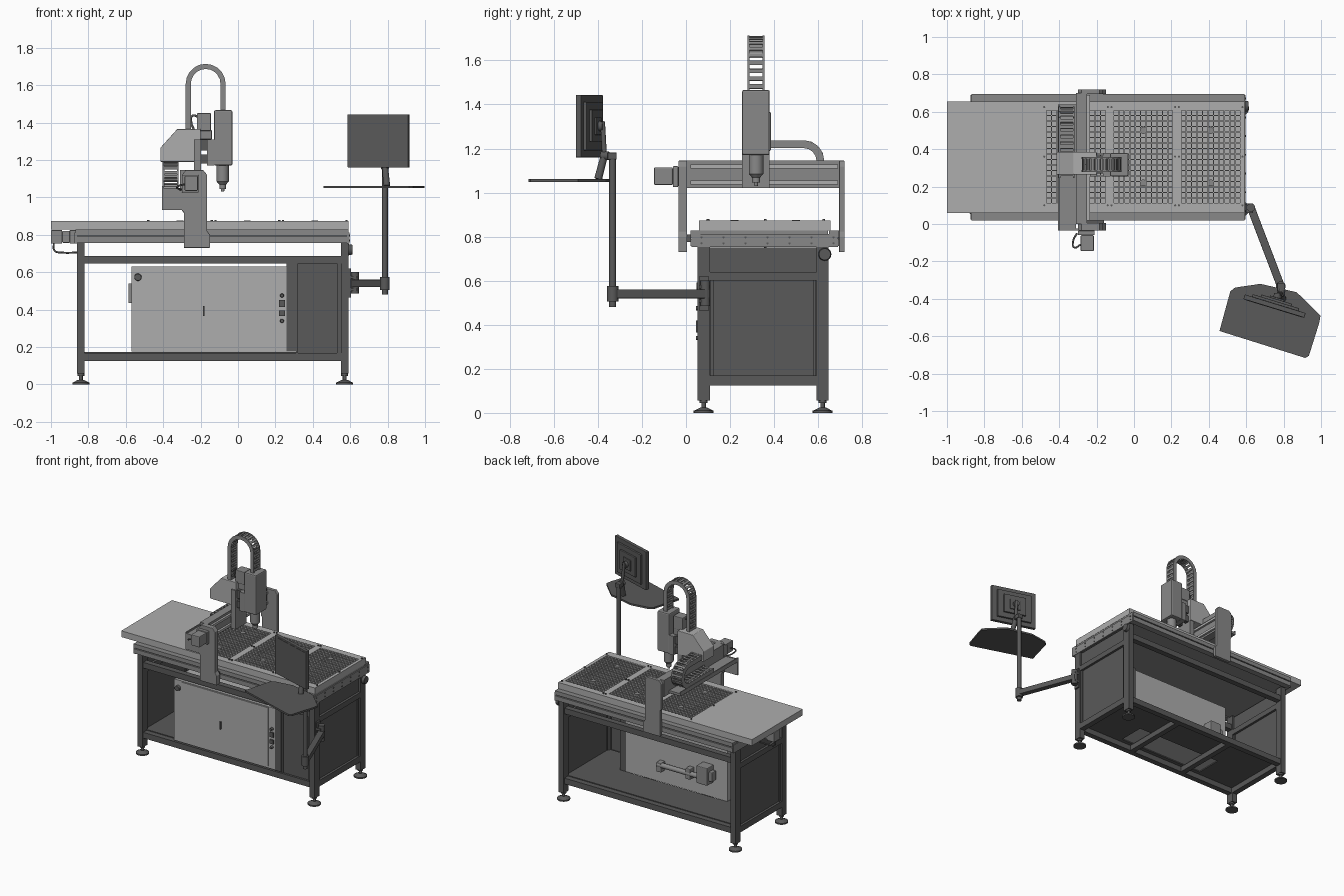
import bpy, bmesh, math
from mathutils import Vector, Matrix

if "Cube" in bpy.data.objects:
    bpy.data.objects.remove(bpy.data.objects["Cube"])

def mat(name, v):
    m = bpy.data.materials.new(name)
    m.diffuse_color = (v, v, v, 1)
    m.use_nodes = True
    m.node_tree.nodes["Principled BSDF"].inputs["Base Color"].default_value = m.diffuse_color
    return m

DARK, MID, LIGHT = mat("dark_grey", .1), mat("mid_grey", .25), mat("light_grey", .42)

def finish(name, bm, m=MID, bevel=0):
    bmesh.ops.recalc_face_normals(bm, faces=bm.faces)
    me = bpy.data.meshes.new(name)
    bm.to_mesh(me)
    bm.free()
    o = bpy.data.objects.new(name, me)
    bpy.context.collection.objects.link(o)
    me.materials.append(m)
    if bevel:
        b = o.modifiers.new("bevel", 'BEVEL')
        b.width, b.segments = bevel, 2
    return o

def cube(bm, size, matrix):
    bmesh.ops.create_cube(bm, size=1, matrix=matrix @ Matrix.Diagonal((*size, 1)))

def boxes(name, m, *bs, bevel=0):
    """Each box is x0, x1, y0, y1, z0, z1."""
    bm = bmesh.new()
    for x0, x1, y0, y1, z0, z1 in bs:
        cube(bm, (x1 - x0, y1 - y0, z1 - z0),
             Matrix.Translation(((x0 + x1) / 2, (y0 + y1) / 2, (z0 + z1) / 2)))
    return finish(name, bm, m, bevel)

def rods(name, m, *rs, n=20):
    """Each rod is start, end, start radius, end radius."""
    bm = bmesh.new()
    for a, b, r0, r1 in rs:
        a, b = Vector(a), Vector(b)
        d = b - a
        bmesh.ops.create_cone(bm, cap_ends=True, segments=n, radius1=r0, radius2=r1, depth=d.length,
                              matrix=Matrix.Translation((a + b) / 2) @ d.to_track_quat('Z', 'Y').to_matrix().to_4x4())
    for f in bm.faces:
        f.smooth = len(f.verts) == 4
    for e in bm.edges:
        e.smooth = all(f.smooth for f in e.link_faces)
    return finish(name, bm, m)

def prism(name, m, pts, axis, lo, hi, bevel=0):
    bm = bmesh.new()
    put = (lambda p: (p[0], lo, p[1])) if axis == 'y' else (lambda p: (p[0], p[1], lo))
    f = bm.faces.new([bm.verts.new(put(p)) for p in pts])
    ext = bmesh.ops.extrude_face_region(bm, geom=[f])
    d = (0, hi - lo, 0) if axis == 'y' else (0, 0, hi - lo)
    bmesh.ops.translate(bm, verts=[v for v in ext['geom'] if isinstance(v, bmesh.types.BMVert)], vec=d)
    return finish(name, bm, m, bevel)

def cable(name, pts, r, m=DARK):
    cu = bpy.data.curves.new(name, 'CURVE')
    cu.dimensions, cu.bevel_depth, cu.bevel_resolution = '3D', r, 2
    s = cu.splines.new('BEZIER')
    s.bezier_points.add(len(pts) - 1)
    for bp, p in zip(s.bezier_points, pts):
        bp.co = p
        bp.handle_left_type = bp.handle_right_type = 'AUTO'
    cu.materials.append(m)
    bpy.context.collection.objects.link(bpy.data.objects.new(name, cu))

def chain(name, path, side, width, thick):
    """Drag chain: side plates plus rungs on every link along the path."""
    bm, side = bmesh.new(), Vector(side)
    for a, b in zip(path, path[1:]):
        a, b = Vector(a), Vector(b)
        d = (b - a).normalized()
        up = side.cross(d)
        M = Matrix((d, side, up)).transposed().to_4x4()
        M.translation = (a + b) / 2
        L = (b - a).length
        for s in (-1, 1):
            cube(bm, (L * 1.15, .009, thick), M @ Matrix.Translation((0, s * (width / 2 - .0045), 0)))
            cube(bm, (L * .55, width - .01, .004), M @ Matrix.Translation((0, 0, s * (thick / 2 - .003))))
    finish(name, bm, MID)

# Frame: legs, rails, shelf and crossbars
XL, YL = ((-.862, -.82), (.55, .592)), ((.052, .108), (.592, .648))
boxes("frame_legs", DARK, *[(*x, *y, .057, .757) for x in XL for y in YL])
boxes("long_rails", DARK, *[(-.82, .55, y, y + .042, *z) for y in (.06, .598) for z in ((.125, .168), (.645, .687))])
boxes("end_rails", DARK, *[(*x, .108, .592, *z) for x in XL for z in ((.125, .17), (.60, .64))])
boxes("end_panels", DARK, *[(x, x + .008, .108, .592, *z) for x in (-.845, .567) for z in ((.17, .60), (.64, .75))])
boxes("end_panel_trim", DARK, *[(x, x + .02, y, y + .012, .17, .60) for x in (-.852, .563) for y in (.112, .576)])
boxes("lower_crossbars", DARK, *[(x, x + .04, .10, .60, .125, .165) for x in (-.39, .08)])
boxes("shelf", DARK, (-.82, .55, .33, .60, .166, .174), (-.82, .55, .10, .13, .166, .174),
      (-.82, -.50, .13, .33, .166, .174), (.22, .55, .13, .33, .166, .174))
for x in (-.84, .57):
    for y in (.08, .62):
        rods("levelling_foot", DARK, ((x, y, 0), (x, y, .01), .045, .045), ((x, y, .01), (x, y, .024), .043, .016),
             ((x, y, .02), (x, y, .06), .01, .01), ((x, y, .045), (x, y, .057), .018, .018))

# Control cabinet with door, switches and rear pump
boxes("cabinet", LIGHT, (-.57, .26, .065, .33, .175, .63))
boxes("cabinet_door", LIGHT, (-.50, .205, .058, .066, .19, .625))
boxes("cabinet_side_vent", MID, (-.585, -.57, .12, .26, .435, .54))
boxes("door_handle", DARK, (-.186, -.178, .046, .06, .365, .42))
rods("cabinet_buttons", DARK, *[((.235, .068, z), (.235, .045, z), .011, .009) for z in (.475, .34)],
     ((-.535, .068, .573), (-.535, .047, .573), .02, .018))
boxes("cabinet_switches", DARK, (.22, .25, .055, .067, .415, .45), (.22, .25, .055, .067, .365, .395))
boxes("front_right_panel", DARK, (.26, .31, .062, .33, .175, .645), (.31, .55, .075, .085, .168, .645),
      (.53, .55, .065, .085, .168, .645), (.31, .322, .065, .085, .168, .645))
boxes("rear_pump", MID, (-.46, -.37, .33, .41, .29, .42), (-.49, -.46, .345, .395, .32, .39),
      (-.30, -.26, .33, .38, .28, .36), (-.06, -.02, .33, .38, .27, .34), bevel=.006)
rods("rear_pipe", MID, ((-.37, .365, .32), (-.02, .365, .32), .018, .018))

# Bed with side guides and end plates
boxes("bed_base", MID, (-.87, .588, .065, .645, .765, .832))
boxes("bed_side_guides", MID, *[(-.87, .59, y, y + .045, *z) for y, z in
      ((.02, (.757, .79)), (.65, (.757, .79)), (.02, (.797, .827)), (.65, (.797, .827)))],
      (-.87, .59, .03, .07, .785, .80), (-.87, .59, .645, .685, .785, .80))
boxes("bed_end_plates", MID, (.582, .595, .025, .69, .752, .812), (-.875, -.862, .025, .69, .752, .812))
rods("end_plate_bolts", DARK, *[((.594, .07 + .1 * i, z), (.599, .07 + .1 * i, z), .005, .005)
     for i in range(7) for z in (.77, .797)], n=8)
boxes("bed_slab", LIGHT, (-1, .59, .06, .655, .827, .858))
boxes("bed_left_cover", LIGHT, (-1, -.492, .06, .655, .858, .873))
boxes("bed_borders", LIGHT, (-.492, .59, .06, .11, .858, .873), (-.492, .59, .61, .655, .858, .873),
      *[(x, x + w, .11, .61, .858, .873) for x, w in ((-.492, .022), (-.15, .04), (.21, .04), (.57, .02))])
# Three waffle tiles with shallow pockets
for cx in (-.31, .05, .41):
    bm = bmesh.new()
    bmesh.ops.create_grid(bm, x_segments=11, y_segments=17, size=.5,
                          matrix=Matrix.Translation((cx, .36, .873)) @ Matrix.Diagonal((.32, .5, 1, 1)))
    pockets = bm.faces[:]
    bmesh.ops.inset_individual(bm, faces=pockets, thickness=.0045)
    ext = bmesh.ops.extrude_discrete_faces(bm, faces=pockets)
    for f in ext['faces']:
        bmesh.ops.translate(bm, verts=f.verts, vec=(0, 0, -.012))
    finish("waffle_tile", bm, LIGHT)
    rods("tile_pins", MID, *[((cx, y, .86), (cx, y, .876), .018, .018) for y in (.22, .50)])
    rods("tile_bolts", DARK, *[((cx + s * .17, y, .87), (cx + s * .17, y, .88), .006, .006)
         for s in (-1, 1) for y in (.10, .36, .625)], n=8)
rods("end_knob", DARK, ((.59, .63, .72), (.612, .63, .72), .03, .026))
# Bed drive motor under the left overhang
boxes("bed_drive_motor", MID, (-1, -.94, .325, .395, .752, .825), (-.94, -.90, .33, .39, .757, .82),
      (-.90, -.862, .325, .395, .752, .825), bevel=.004)
cable("bed_motor_cable", [(-.985, .36, .76), (-.98, .36, .715), (-.94, .36, .705), (-.86, .36, .705)], .005)

# Gantry: end columns, cross beam, rails and chain tray
col = [(-.29, .73), (-.15, .73), (-.15, .80), (-.165, .82), (-.165, 1.12), (-.185, 1.145), (-.28, 1.145), (-.30, 1.12),
       (-.30, .93), (-.29, .92)]
prism("gantry_front_column", MID, col, 'y', -.035, .005, .003)
prism("gantry_rear_column", MID, col, 'y', .695, .72, .003)
boxes("gantry_runner_blocks", DARK, *[(-.28, -.16, y, y + .02, .775, .81) for y in (.002, .68)])
boxes("gantry_beam", MID, (-.31, -.25, 0, .70, 1.022, 1.145))
boxes("gantry_linear_rails", LIGHT, *[(-.25, -.235, .02, .69, z, z + .018) for z in (1.036, 1.11)])
boxes("chain_tray", MID, (-.405, -.31, -.035, .64, 1.03, 1.048), (-.405, -.30, -.035, -.023, .932, 1.05),
      (-.405, -.398, -.035, .64, 1.03, 1.06))
boxes("gantry_motor", MID, (-.30, -.21, -.06, -.035, 1.025, 1.12), (-.285, -.215, -.145, -.06, 1.035, 1.115), bevel=.005)
cable("gantry_motor_cable", [(-.285, -.11, 1.07), (-.32, -.125, 1.06), (-.325, -.09, 1.05), (-.305, -.05, 1.04)], .005)

# Carriage, slide and spindle
prism("carriage_housing", LIGHT, [(-.415, 1.19), (-.415, 1.265), (-.325, 1.365), (-.2, 1.365), (-.2, 1.19)],
      'y', .265, .385, .003)
boxes("carriage_plate", MID, (-.235, -.198, .255, .38, 1.022, 1.31))
boxes("slide_blocks", DARK, *[(-.198, -.165, y, y + .03, *z) for y in (.27, .335) for z in ((1.18, 1.23), (1.25, 1.31))])
boxes("slide_motor", MID, (-.22, -.145, .282, .355, 1.355, 1.45), (-.215, -.14, .29, .35, 1.31, 1.36), bevel=.004)
cable("slide_motor_cable", [(-.21, .32, 1.43), (-.245, .32, 1.435), (-.25, .32, 1.40), (-.235, .32, 1.36)], .006)
boxes("spindle_mount", MID, (-.165, -.125, .255, .38, 1.17, 1.31))
boxes("spindle_body", MID, (-.128, -.03, .255, .38, 1.17, 1.466), bevel=.008)
rods("spindle", MID, ((-.082, .318, 1.17), (-.082, .318, 1.085), .033, .033),
     ((-.082, .318, 1.085), (-.082, .318, 1.068), .033, .018), ((-.082, .318, 1.068), (-.082, .318, 1.045), .018, .018),
     ((-.082, .318, 1.05), (-.082, .318, 1.03), .01, .008), n=28)

# Drag chains: vertical arch over the spindle and loop on the tray
def arc(a0, a1, n, c, r):
    return [(c[0] + r * math.cos(a0 + (a1 - a0) * i / n), c[1] + r * math.sin(a0 + (a1 - a0) * i / n)) for i in range(n + 1)]
arch = [(-.266, 1.355 + .036 * i) for i in range(7)] + arc(math.pi, 0, 10, (-.173, 1.607), .093) \
    + [(-.08, 1.57 - .035 * i) for i in range(4)]
chain("spindle_drag_chain", [(x, .318, z) for x, z in arch], (0, 1, 0), .078, .027)
loop = [(.36 + .036 * i, 1.22) for i in range(5)] + arc(math.pi / 2, -math.pi / 2, 8, (.535, 1.145), .075) \
    + [(.50 - .036 * i, 1.07) for i in range(8)]
chain("gantry_drag_chain", [(-.36, y, z) for y, z in loop], (1, 0, 0), .085, .035)

# Swing arm, post and keyboard tray
boxes("arm_bracket", DARK, (.592, .604, .06, .105, .465, .62), (.60, .635, .06, .11, .50, .515),
      (.60, .635, .06, .11, .565, .58))
rods("arm_pivots", DARK, ((.625, .088, .485), (.625, .088, .60), .022, .022), ((.785, -.333, .505), (.785, -.333, .575), .026, .026),
     ((.785, -.333, .48), (.785, -.333, 1.16), .016, .016))
a, b = Vector((.62, .10, .54)), Vector((.79, -.345, .54))
bm = bmesh.new()
cube(bm, ((b - a).length, .042, .04), Matrix.Translation((a + b) / 2) @ Matrix.Rotation(math.atan2(-.445, .17), 4, 'Z'))
finish("swing_arm", bm, DARK, .003)
boxes("post_head", DARK, (.765, .805, -.36, -.315, 1.15, 1.182), bevel=.004)
prism("keyboard_tray", DARK, [(.457, -.572), (.515, -.36), (.54, -.34), (.676, -.32), (.87, -.365), (.997, -.49),
      (.99, -.53), (.935, -.705), (.915, -.716)], 'z', 1.049, 1.062)

# Monitor turned to match the tray, on a leaning stand
T = Matrix.Translation((.752, -.438, 1.302)) @ Matrix.Rotation(math.radians(-17), 4, 'Z')
mon = [boxes("monitor", DARK, (-.17, .17, -.014, .012, -.142, .142), bevel=.003),
       boxes("monitor_screen", DARK, (-.158, .158, -.016, -.01, -.13, .13)),
       boxes("monitor_back", DARK, (-.13, .13, .01, .026, -.11, .11), (-.085, .085, .02, .038, -.07, .075),
             (-.04, .04, .036, .046, -.04, .04), bevel=.003),
       rods("monitor_stand", DARK, ((0, .046, 0), (0, .066, 0), .022, .022), ((0, .062, .02), (.012, .075, -.14), .011, .011),
            ((.012, .075, -.13), (.03, .05, -.24), .016, .018), ((.012, .06, -.135), (.012, .095, -.135), .02, .02))]
for o in mon:
    o.matrix_world = T
